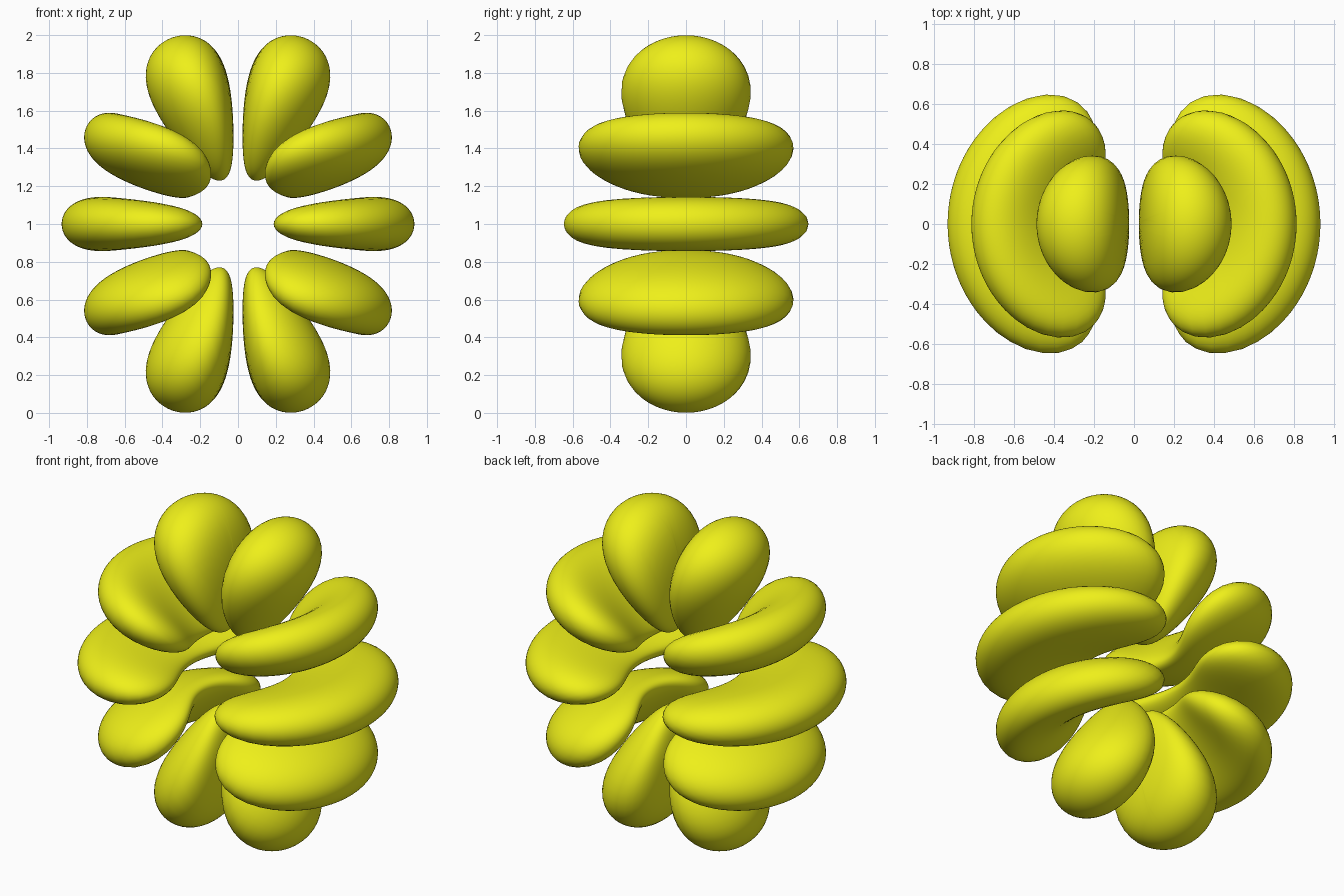
import bpy, bmesh, math

if "Cube" in bpy.data.objects:
    bpy.data.objects.remove(bpy.data.objects["Cube"])

# Ten lobes: level surface of r^K * exp(-A r) * |sin(t) (21c^4 - 14c^2 + 1)| * cos(phi)
K, A, SCALE = 6.0, 10.9, 1.005
LEVEL = K * math.log(0.929) - A * 0.929

mat = bpy.data.materials.new("yellow")
mat.diffuse_color = (0.86, 0.87, 0.01, 1)
mat.use_nodes = True
mat.node_tree.nodes["Principled BSDF"].inputs["Base Color"].default_value = mat.diffuse_color


def inside(s, t, phi, band):
    if not band[0] < t < band[1] or abs(phi) >= math.pi / 2:
        return False
    c2 = math.cos(t) ** 2
    y = abs(math.sin(t) * (21 * c2 * c2 - 14 * c2 + 1))
    if y < 1e-9:
        return False
    return K * s - A * math.exp(s) + math.log(y * math.cos(phi)) > LEVEL


def lobe_points(directions, band, peak):
    """Push sphere directions out to the level surface in (log r, polar, azimuth) space."""
    s0, pts = math.log(K / A), []
    for d in directions:
        lo, hi = 0.0, 1.0
        for _ in range(22):
            m = (lo + hi) / 2
            if inside(s0 + 2.2 * d.x * m, peak + 0.6 * d.y * m, 1.6 * d.z * m, band):
                lo = m
            else:
                hi = m
        r = SCALE * math.exp(s0 + 2.2 * d.x * lo)
        t, phi = peak + 0.6 * d.y * lo, 1.6 * d.z * lo
        pts.append((r * math.sin(t) * math.cos(phi),
                    r * math.sin(t) * math.sin(phi), r * math.cos(t)))
    return pts


def add_lobe(name, pts, sx, sz):
    bm = bmesh.new()
    bmesh.ops.create_icosphere(bm, subdivisions=5, radius=1)
    for v, p in zip(bm.verts, pts):
        v.co = (sx * p[0], p[1], 1 + sz * p[2])
    bmesh.ops.recalc_face_normals(bm, faces=bm.faces)
    for f in bm.faces:
        f.smooth = True
    me = bpy.data.meshes.new(name)
    bm.to_mesh(me)
    bm.free()
    me.materials.append(mat)
    bpy.context.collection.objects.link(bpy.data.objects.new(name, me))


# Unit sphere directions shared by all lobes
ball = bmesh.new()
bmesh.ops.create_icosphere(ball, subdivisions=5, radius=1)
dirs = [v.co.normalized() for v in ball.verts]
ball.free()

# Angular bands between the nodal cones
N1 = math.acos(math.sqrt((14 + math.sqrt(112)) / 42))
N2 = math.acos(math.sqrt((14 - math.sqrt(112)) / 42))
parts = [("polar_lobe", (0, N1), math.radians(19.5), (1, -1)),
         ("middle_lobe", (N1, N2), math.radians(56.5), (1, -1)),
         ("equator_lobe", (N2, math.pi - N2), math.pi / 2, (1,))]

# Mirror each lobe left/right and up/down
for name, band, peak, z_signs in parts:
    pts = lobe_points(dirs, band, peak)
    for sz in z_signs:
        for sx in (1, -1):
            level = "" if len(z_signs) == 1 else ("_upper" if sz > 0 else "_lower")
            add_lobe(name + level + ("_right" if sx > 0 else "_left"), pts, sx, sz)
